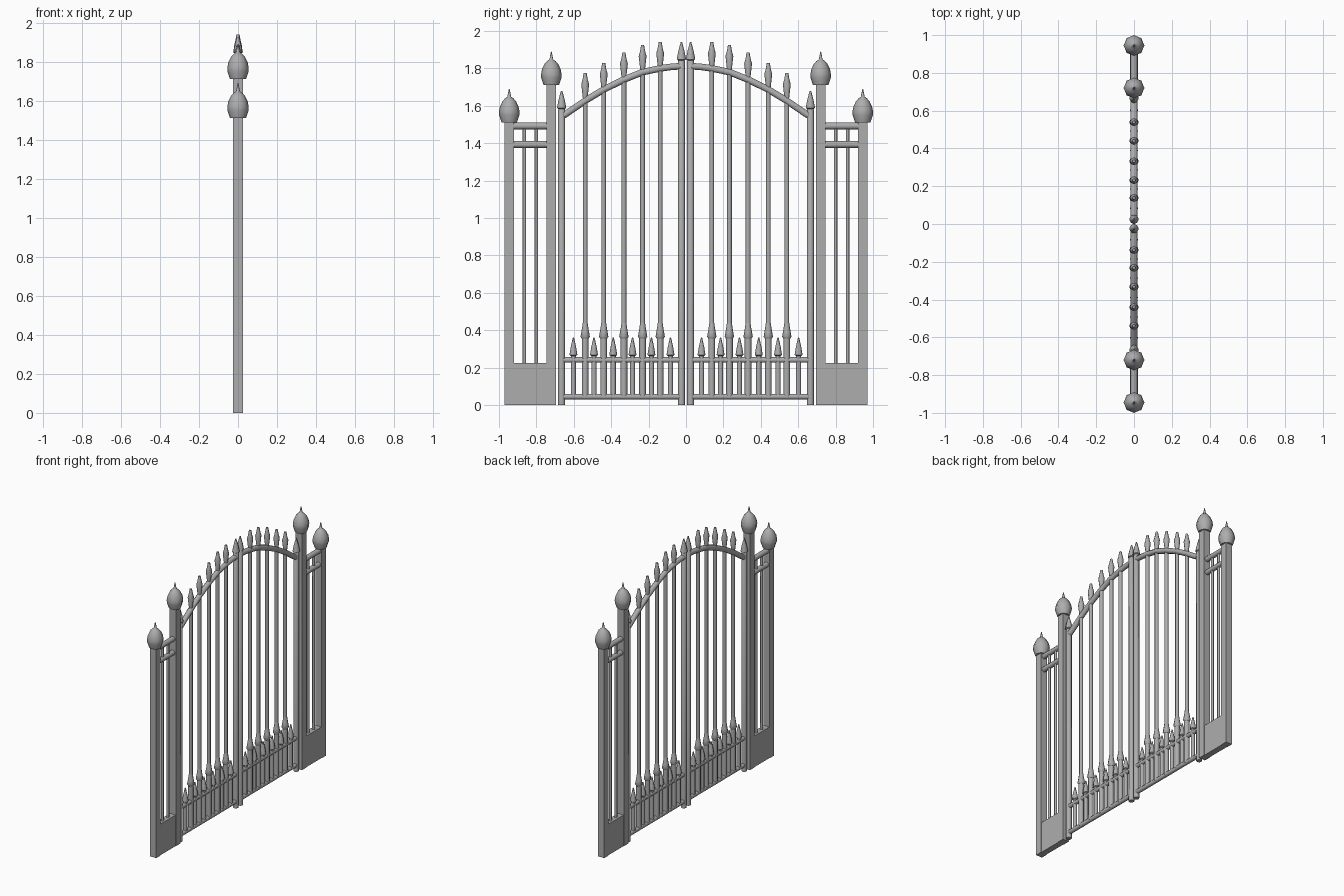
import bpy, bmesh, math
from mathutils import Vector

if "Cube" in bpy.data.objects:
    bpy.data.objects.remove(bpy.data.objects["Cube"])

iron = bpy.data.materials.new("grey_iron")
iron.diffuse_color = (0.42, 0.42, 0.42, 1)
iron.use_nodes = True
iron.node_tree.nodes["Principled BSDF"].inputs["Base Color"].default_value = iron.diffuse_color


def finish(bm, name, angle=50):
    """Turn a bmesh into a shaded object in the scene."""
    bmesh.ops.recalc_face_normals(bm, faces=bm.faces)
    mesh = bpy.data.meshes.new(name)
    bm.to_mesh(mesh)
    bm.free()
    mesh.materials.append(iron)
    ob = bpy.data.objects.new(name, mesh)
    bpy.context.collection.objects.link(ob)
    bpy.ops.object.select_all(action='DESELECT')
    ob.select_set(True)
    bpy.context.view_layer.objects.active = ob
    bpy.ops.object.shade_smooth_by_angle(angle=math.radians(angle))
    return ob


def skin(bm, rings):
    """Bridge consecutive rings of vertices and cap both ends."""
    n = len(rings[0])
    for a, b in zip(rings, rings[1:]):
        for i in range(n):
            j = (i + 1) % n
            bm.faces.new((a[i], a[j], b[j], b[i]))
    bm.faces.new(rings[0])
    bm.faces.new(rings[-1])


def lathe(name, y, z, profile, n=8):
    """Turned upright part; profile is (radius, height) pairs."""
    bm = bmesh.new()
    rings = [[bm.verts.new((r * math.cos(2 * math.pi * i / n),
                            y + r * math.sin(2 * math.pi * i / n), z + h))
              for i in range(n)] for r, h in profile]
    skin(bm, rings)
    return finish(bm, name)


def tube(name, path, r, n=8):
    """Round rail following (y, z) points."""
    bm = bmesh.new()
    pts = [Vector((0, y, z)) for y, z in path]
    rings = []
    for k, p in enumerate(pts):
        t = (pts[min(k + 1, len(pts) - 1)] - pts[max(k - 1, 0)]).normalized()
        side = Vector((1, 0, 0))
        up = t.cross(side)
        rings.append([bm.verts.new(p + r * (side * math.cos(2 * math.pi * (i + .5) / n)
                                            + up * math.sin(2 * math.pi * (i + .5) / n)))
                      for i in range(n)])
    skin(bm, rings)
    return finish(bm, name)


def box(name, y0, y1, z0, z1, half_x):
    bm = bmesh.new()
    bmesh.ops.create_cube(bm, size=1)
    for v in bm.verts:
        v.co = (v.co.x * 2 * half_x, (y0 + y1) / 2 + v.co.y * (y1 - y0),
                (z0 + z1) / 2 + v.co.z * (z1 - z0))
    return finish(bm, name, 30)


FINIAL = [(.041, 0), (.054, .04), (.055, .058), (.05, .085), (.036, .115),
          (.022, .13), (.010, .138), (.007, .155), (.002, .18)]
SPEAR = [(.011, -.15), (.013, -.13), (.021, -.06), (.014, -.035), (.008, 0)]
ARROW = [(.012, -.10), (.025, -.092), (.017, -.05), (.004, 0)]
COLLAR = [(.018, 0), (.025, .01), (.02, .04), (.018, .05), (.013, .085)]
ARCH = [(.655, 1.548), (.60, 1.585), (.539, 1.627), (.44, 1.687), (.332, 1.74),
        (.232, 1.78), (.138, 1.80), (.08, 1.808), (.025, 1.812)]
BARS = [(.138, 1.94), (.232, 1.925), (.332, 1.885), (.44, 1.83), (.539, 1.775)]
PICKETS = [.083, .185, .286, .389, .492, .602]

for s, tag in ((-1, "left"), (1, "right")):
    # Fixed side panel: two square posts with finials
    for part, y, top in (("outer", .945, 1.51), ("inner", .72, 1.71)):
        box(f"{part}_post_{tag}", s * y - .025, s * y + .025, 0, top, .025)
        lathe(f"{part}_finial_{tag}", s * y, top, FINIAL)
    y0, y1 = sorted((s * .73, s * .93))
    box(f"base_panel_{tag}", y0, y1, 0, .225, .022)
    for z in (1.393, 1.492):
        tube(f"side_rail_{tag}", [(s * .93, z), (s * .73, z)], .019)
    for y in (.80, .864):
        lathe(f"side_bar_{tag}", s * y, 0, [(.0095, .22), (.0095, 1.49)])

    # Gate leaf: stiles with arrow tips
    for part, y, top in (("hinge", .665, 1.59), ("meeting", .0245, 1.85)):
        lathe(f"{part}_stile_{tag}", s * y, 0, [(.019, 0), (.019, top - .01), (.012, top)])
        lathe(f"{part}_arrow_{tag}", s * y, top + .09, ARROW)

    # Arched top rail and the two lower rails
    tube(f"arch_rail_{tag}", [(s * y, z) for y, z in ARCH], .019)
    for z in (.045, .241):
        tube(f"lower_rail_{tag}", [(s * .66, z), (s * .03, z)], .016)

    # Tall bars with thick sleeves, collars and spear heads
    for y, tip in BARS:
        lathe(f"tall_bar_{tag}", s * y, 0, [(.013, .36), (.013, tip - .12)])
        lathe(f"bar_sleeve_{tag}", s * y, 0, [(.018, .04), (.018, .36)])
        lathe(f"bar_collar_{tag}", s * y, .355, COLLAR)
        lathe(f"bar_spear_{tag}", s * y, tip, SPEAR)

    # Short pickets with arrow tips
    for y in PICKETS:
        lathe(f"picket_{tag}", s * y, 0, [(.014, .04), (.014, .265)])
        lathe(f"picket_arrow_{tag}", s * y, .36, [(r * .85, h) for r, h in ARROW])
